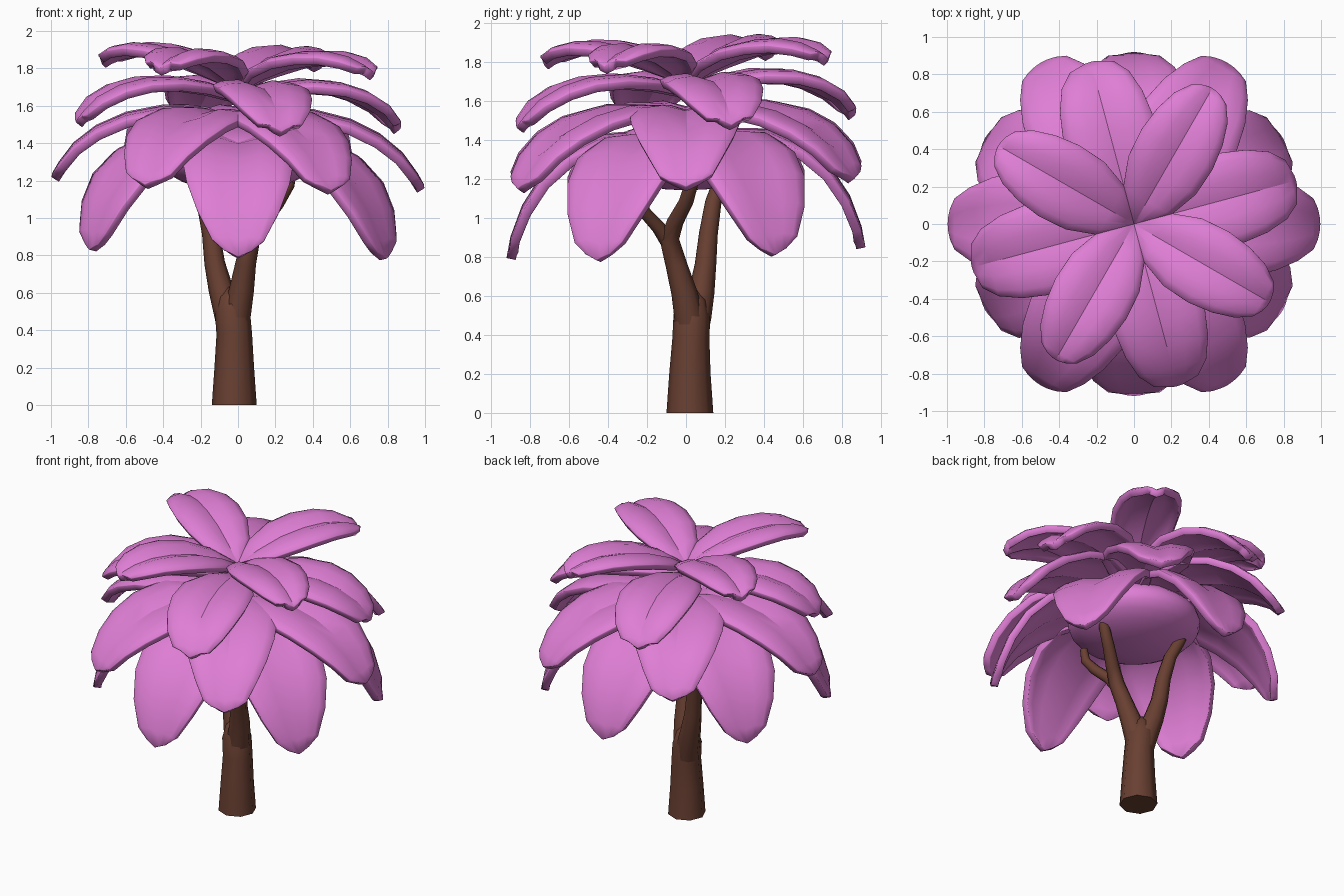
import bpy, bmesh, math
from mathutils import Vector, Matrix

if "Cube" in bpy.data.objects:
    bpy.data.objects.remove(bpy.data.objects["Cube"])


def material(name, rgb):
    m = bpy.data.materials.new(name)
    m.diffuse_color = (*rgb, 1)
    m.use_nodes = True
    m.node_tree.nodes["Principled BSDF"].inputs["Base Color"].default_value = m.diffuse_color
    return m


PINK = material("pink_leaf", (0.74, 0.21, 0.665))
BROWN = material("brown_bark", (0.14, 0.05, 0.031))


def finish(name, bm, mat, angle):
    mesh = bpy.data.meshes.new(name)
    bm.to_mesh(mesh)
    bm.free()
    mesh.materials.append(mat)
    ob = bpy.data.objects.new(name, mesh)
    bpy.context.collection.objects.link(ob)
    bpy.ops.object.select_all(action='DESELECT')
    ob.select_set(True)
    bpy.context.view_layer.objects.active = ob
    bpy.ops.object.shade_smooth_by_angle(angle=math.radians(angle))
    return ob


# Leaf: two puffed halves either side of a creased midrib, swept along a drooping profile
def leaf(name, angle, profile, half_width, widths):
    a = math.radians(angle)
    out, side = Vector((math.cos(a), math.sin(a), 0)), Vector((-math.sin(a), math.cos(a), 0))
    bm = bmesh.new()
    rows = []
    for i, ((r, z), w) in enumerate(zip(profile, widths)):
        row = []
        for u, lift in ((-1, 0.0), (-0.8, 0.022), (-0.4, 0.032), (0, 0.0),
                        (0.4, 0.032), (0.8, 0.022), (1, 0.0)):
            # the tip row is rounded back towards its corners
            back = 0.03 * u * u if i == len(profile) - 1 else 0
            p = out * (r - back * 0.5) + side * (u * w * half_width)
            p.z = z + lift * min(1, w * 1.2) + back - 0.03 * p.x + 0.03 * p.y
            row.append(bm.verts.new(p))
        rows.append(row)
    for r0, r1 in zip(rows, rows[1:]):
        for j in range(len(r0) - 1):
            bm.faces.new((r0[j], r1[j], r1[j + 1], r0[j + 1]))
    ob = finish(name, bm, PINK, 30)
    mod = ob.modifiers.new("thickness", 'SOLIDIFY')
    mod.thickness = 0.048
    mod.offset = -1
    bev = ob.modifiers.new("soft_rim", 'BEVEL')
    bev.width = 0.01
    bev.segments = 1
    bev.limit_method = 'ANGLE'
    bev.angle_limit = math.radians(50)


# Leaf layers: name, count, first angle, half width, midrib profile (radius, height), widths
LAYERS = [
    ("bottom_leaf", 6, 30, 0.30,
     [(0.0, 1.40), (0.2, 1.43), (0.42, 1.41), (0.6, 1.33), (0.74, 1.21), (0.84, 1.06), (0.9, 0.91), (0.92, 0.82)],
     [0.12, 0.6, 0.93, 1.0, 0.92, 0.73, 0.47, 0.24]),
    ("lower_leaf", 6, 0, 0.29,
     [(0.0, 1.52), (0.2, 1.56), (0.4, 1.56), (0.6, 1.515), (0.76, 1.44), (0.88, 1.35), (0.96, 1.25), (0.998, 1.19)],
     [0.12, 0.7, 1.0, 0.98, 0.86, 0.68, 0.48, 0.3]),
    ("upper_leaf", 4, 15, 0.25,
     [(0.0, 1.66), (0.18, 1.70), (0.36, 1.72), (0.54, 1.71), (0.68, 1.67), (0.8, 1.605), (0.87, 1.535), (0.9, 1.495)],
     [0.12, 0.65, 0.95, 1.0, 0.92, 0.75, 0.5, 0.28]),
    ("top_leaf", 4, 60, 0.22,
     [(0.0, 1.72), (0.14, 1.79), (0.3, 1.85), (0.46, 1.88), (0.6, 1.885), (0.72, 1.865), (0.8, 1.835), (0.84, 1.81)],
     [0.12, 0.68, 0.95, 1.0, 0.92, 0.75, 0.5, 0.28]),
]
for name, count, first, half, profile, widths in LAYERS:
    for k in range(count):
        leaf(f"{name}_{k + 1}", first + k * 360 / count, profile, half, widths)

# Rounded core under the leaves, where the branch ends disappear
bm = bmesh.new()
bmesh.ops.create_uvsphere(bm, u_segments=24, v_segments=12, radius=1,
                          matrix=Matrix.Translation((0, 0, 1.32)) @ Matrix.Diagonal((0.42, 0.42, 0.18, 1)))
finish("leaf_core", bm, PINK, 40)


# Trunk and branches: tapered tubes along a path of (x, y, z, radius)
def tube(name, path, sides=8):
    bm = bmesh.new()
    pts = [Vector(p[:3]) for p in path]
    rings = []
    for i, p in enumerate(pts):
        tan = pts[min(i + 1, len(pts) - 1)] - pts[max(i - 1, 0)]
        if p.z == 0:
            tan = Vector((0, 0, 1))
        tan.normalize()
        ax = Vector((0, 1, 0)).cross(tan).normalized()
        ay = tan.cross(ax)
        rings.append([bm.verts.new(p + path[i][3] * (ax * math.cos(t) + ay * math.sin(t)))
                      for t in (2 * math.pi * j / sides for j in range(sides))])
    for r0, r1 in zip(rings, rings[1:]):
        for j in range(sides):
            k = (j + 1) % sides
            bm.faces.new((r0[j], r0[k], r1[k], r1[j]))
    bm.faces.new(rings[0][::-1])
    bm.faces.new(rings[-1])
    finish(name, bm, BROWN, 50)


tube("trunk", [(-0.02, 0.02, 0, 0.12), (-0.02, 0.02, 0.2, 0.106), (-0.02, 0.025, 0.38, 0.095),
               (-0.03, 0.03, 0.5, 0.094), (-0.035, 0.035, 0.58, 0.07), (-0.035, 0.035, 0.63, 0.02)])
tube("back_branch", [(-0.03, 0.035, 0.36, 0.07), (-0.055, 0.055, 0.5, 0.076), (-0.092, 0.08, 0.62, 0.066),
                     (-0.125, 0.1, 0.76, 0.055), (-0.145, 0.115, 0.92, 0.048), (-0.18, 0.14, 1.08, 0.042),
                     (-0.23, 0.18, 1.2, 0.036), (-0.25, 0.19, 1.26, 0.026)])
tube("front_branch", [(-0.02, 0.025, 0.36, 0.07), (-0.005, 0.015, 0.5, 0.076), (0.02, -0.01, 0.62, 0.066),
                      (0.042, -0.05, 0.76, 0.055), (0.07, -0.085, 0.89, 0.05), (0.13, -0.055, 0.98, 0.043),
                      (0.21, 0.0, 1.08, 0.038), (0.27, 0.03, 1.18, 0.034), (0.29, 0.035, 1.25, 0.025)])
tube("side_branch", [(0.06, -0.08, 0.86, 0.042), (0.09, -0.14, 0.95, 0.037), (0.15, -0.205, 1.02, 0.034),
                     (0.19, -0.25, 1.09, 0.03), (0.2, -0.255, 1.17, 0.024)])
